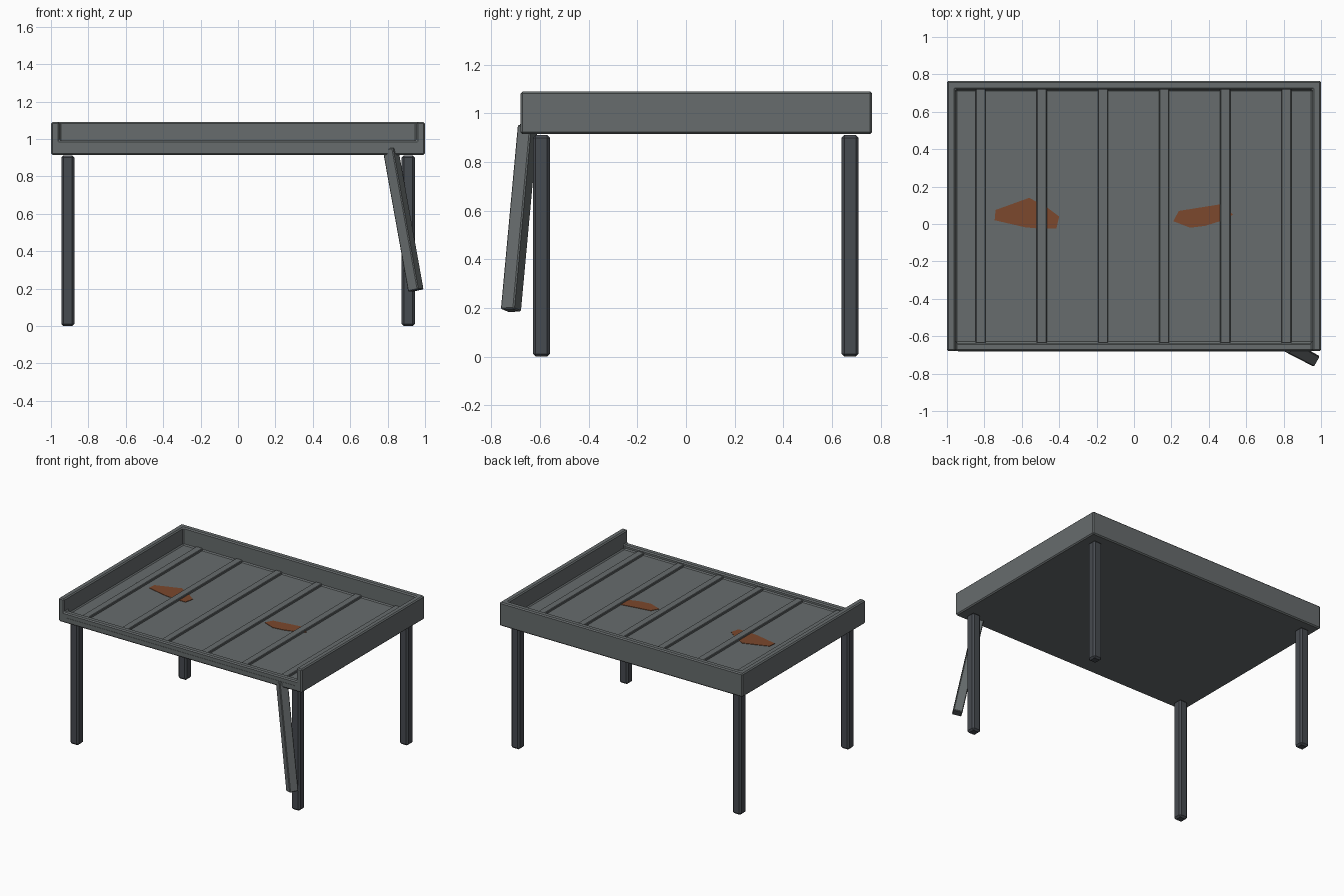
import bpy, bmesh, math
from mathutils import Vector, Matrix

if "Cube" in bpy.data.objects:
    bpy.data.objects.remove(bpy.data.objects["Cube"])


def mat(name, rgb):
    m = bpy.data.materials.new(name)
    m.diffuse_color = (*rgb, 1)
    m.use_nodes = True
    m.node_tree.nodes["Principled BSDF"].inputs["Base Color"].default_value = m.diffuse_color
    return m


STEEL = mat("grey steel", (0.135, 0.150, 0.153))
DARK = mat("dark steel", (0.062, 0.069, 0.080))
RUST = mat("rust", (0.200, 0.065, 0.026))


def finish(name, bm, material):
    me = bpy.data.meshes.new(name)
    bmesh.ops.recalc_face_normals(bm, faces=bm.faces)
    bm.to_mesh(me)
    bm.free()
    ob = bpy.data.objects.new(name, me)
    bpy.context.collection.objects.link(ob)
    if material:
        me.materials.append(material)
    return ob


def box(name, x, y, z, material, bevel=0):
    bm = bmesh.new()
    bmesh.ops.create_cube(bm, size=1)
    for v in bm.verts:
        v.co = Vector([(r[0] + r[1]) / 2 + c * (r[1] - r[0]) for c, r in zip(v.co, (x, y, z))])
    ob = finish(name, bm, material)
    if bevel:
        add_bevel(ob, bevel)
    return ob


def add_bevel(ob, width):
    b = ob.modifiers.new("bevel", 'BEVEL')
    b.width = width
    b.segments = 1
    b.limit_method = 'ANGLE'


def cut(ob, cutter):
    cutter.hide_render = True
    cutter.hide_set(True)
    m = ob.modifiers.new("cut", 'BOOLEAN')
    m.operation = 'DIFFERENCE'
    m.solver = 'EXACT'
    m.object = cutter


FLOOR = 0.962

# Tray with tall sides and back, low front lip
tray = box("tray", (-1, 1), (-0.68, 0.765), (0.915, 1.09), STEEL)
cut(tray, box("tray_pocket_cutter", (-0.955, 0.955), (-0.635, 0.72), (FLOOR, 1.3), None))
cut(tray, box("front_opening_cutter", (-0.955, 0.955), (-0.9, -0.6), (0.992, 1.3), None))
add_bevel(tray, 0.008)

# Raised ribs across the floor
for i in range(6):
    c = -0.82 + i * 0.327
    box(f"floor_rib_{i + 1}", (c - 0.027, c + 0.027), (-0.637, 0.722),
        (FLOOR - 0.01, FLOOR + 0.016), STEEL, 0.004)

# Thin seams along the outside of the walls
box("front_seam", (-0.94, 0.94), (-0.682, -0.675), (0.952, 0.957), STEEL)
for side, s in (("left", -1), ("right", 1)):
    box(side + "_seam", sorted((s * 0.995, s * 1.0)) if s < 0 else (0.995, 1.0),
        (-0.6, 0.71), (0.952, 0.957), STEEL)

# Rust patches lying on the floor
patches = {
    "left_rust_patch": [(-0.745, 0.02), (-0.58, -0.018), (-0.5, -0.025), (-0.415, -0.025),
                        (-0.4, 0.04), (-0.46, 0.085), (-0.56, 0.14), (-0.74, 0.075)],
    "right_rust_patch": [(0.21, 0.015), (0.3, -0.02), (0.38, -0.01), (0.46, 0.015),
                         (0.53, 0.05), (0.46, 0.105), (0.24, 0.07)],
}
for name, pts in patches.items():
    bm = bmesh.new()
    f = bm.faces.new([bm.verts.new((x, y, FLOOR - 0.001)) for x, y in pts])
    ext = bmesh.ops.extrude_face_region(bm, geom=[f])
    for v in ext["geom"]:
        if isinstance(v, bmesh.types.BMVert):
            v.co.z += 0.004
    finish(name, bm, RUST)

# Four chamfered legs
for sx, side in ((-1, "left"), (1, "right")):
    for y, end in ((-0.595, "front"), (0.675, "back")):
        box(f"{end}_{side}_leg", (sx * 0.91 - 0.035, sx * 0.91 + 0.035),
            (y - 0.035, y + 0.035), (0, 0.912), DARK, 0.012)

# Loose brace hanging from the front right corner
top, low = Vector((0.815, -0.65, 0.948)), Vector((0.951, -0.72, 0.19))
axis = top - low
brace = box("loose_brace", (-0.032, 0.032), (-0.032, 0.032),
            (-axis.length / 2, axis.length / 2), STEEL, 0.005)
tilt = Vector((0, 0, 1)).rotation_difference(axis.normalized()).to_matrix().to_4x4()
brace.matrix_world = (Matrix.Translation((top + low) / 2) @ tilt
                      @ Matrix.Rotation(math.radians(-30), 4, 'Z'))
